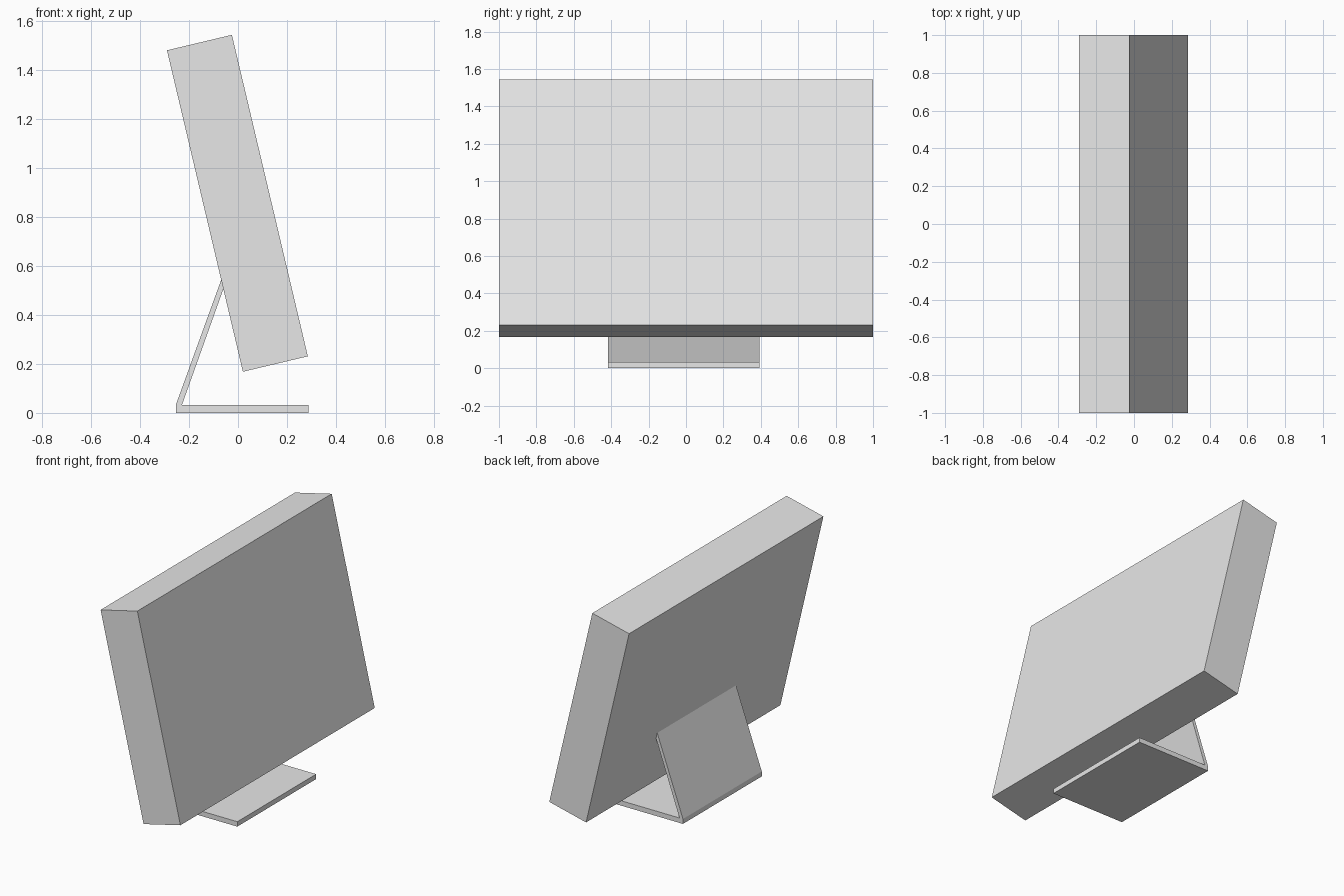
import bpy, bmesh

if "Cube" in bpy.data.objects:
    bpy.data.objects.remove(bpy.data.objects["Cube"])

grey = bpy.data.materials.new("light_grey")
grey.diffuse_color = (0.8, 0.8, 0.8, 1)
grey.use_nodes = True
grey.node_tree.nodes["Principled BSDF"].inputs["Base Color"].default_value = grey.diffuse_color


def extrude_profile(name, profile, y0, y1):
    """Solid made by sweeping an x-z outline from y0 to y1."""
    bm = bmesh.new()
    face = bm.faces.new([bm.verts.new((x, y0, z)) for x, z in profile])
    swept = bmesh.ops.extrude_face_region(bm, geom=[face])["geom"]
    verts = [v for v in swept if isinstance(v, bmesh.types.BMVert)]
    bmesh.ops.translate(bm, verts=verts, vec=(0, y1 - y0, 0))
    bmesh.ops.recalc_face_normals(bm, faces=bm.faces)
    mesh = bpy.data.meshes.new(name)
    bm.to_mesh(mesh)
    bm.free()
    mesh.materials.append(grey)
    obj = bpy.data.objects.new(name, mesh)
    bpy.context.collection.objects.link(obj)
    return obj


# Tilted display housing, screen towards +x
extrude_profile("display_housing",
                [(-0.29, 1.48), (0.02, 0.168), (0.285, 0.231), (-0.025, 1.543)],
                -1.0, 1.0)

# Bent stand: flat foot and leaning back leg in one piece
extrude_profile("bent_stand",
                [(-0.254, 0.0), (0.287, 0.0), (0.287, 0.032), (-0.229, 0.032),
                 (-0.059, 0.508), (-0.068, 0.545), (-0.254, 0.032)],
                -0.417, 0.394)
